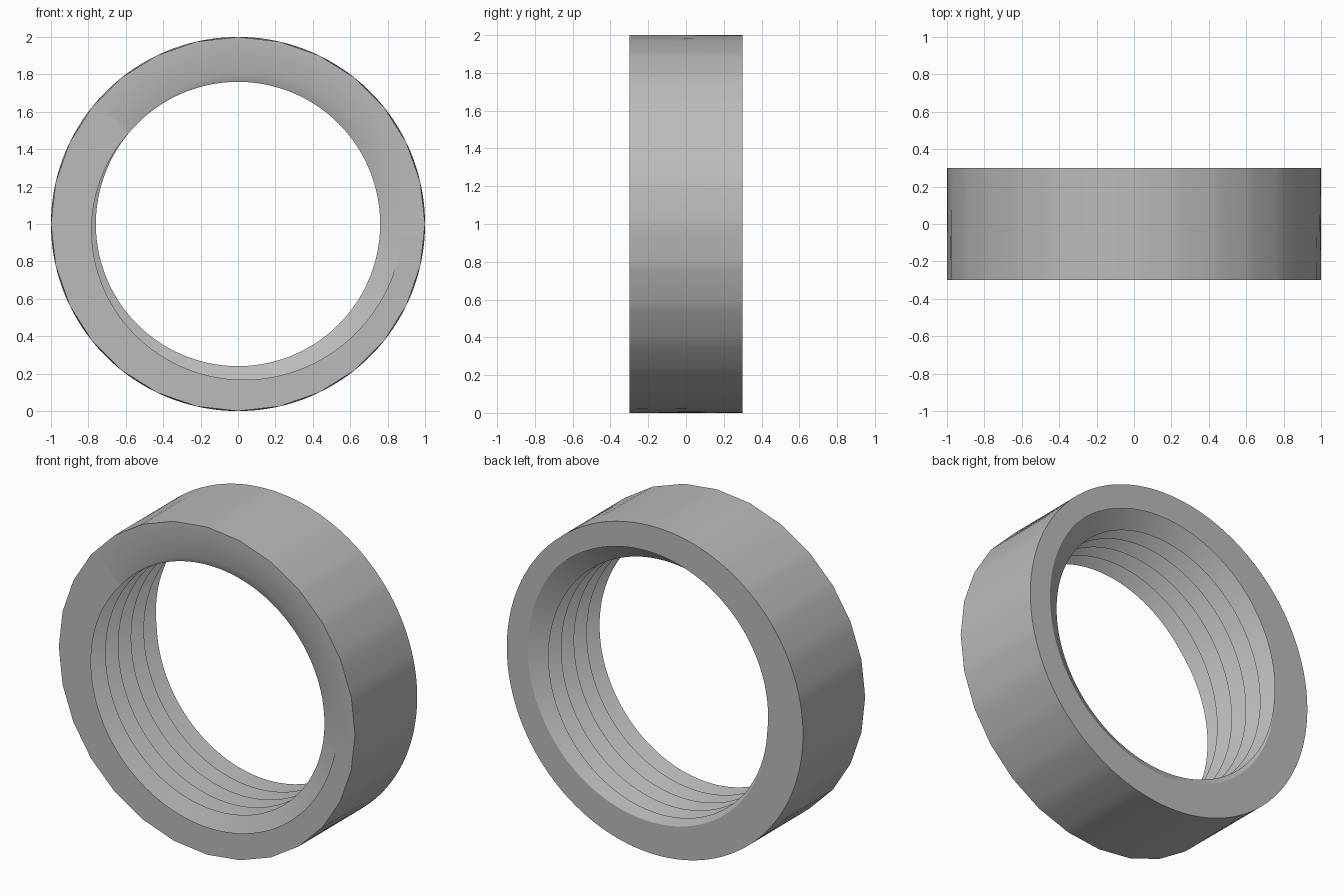
import bpy
import bmesh
from math import sin, cos, pi, floor

cube = bpy.data.objects.get("Cube")
if cube:
    bpy.data.objects.remove(cube)

# Ring and thread dimensions
WIDTH, OUTER, CREST, ROOT = 0.6, 1.0, 0.76, 0.88
PITCH = WIDTH / 4.88
ROOT_PHASE = 0.6        # where the groove bottom lies within one pitch
START = 0.61            # thread phase on the front face at angle 0
COARSE, FINE = 28, 6    # front rim sides, steps per side
STEPS = COARSE * FINE


def thread_radius(phase):
    """V-shaped thread: crest at phase 0, groove bottom at ROOT_PHASE."""
    p = phase - floor(phase)
    t = p / ROOT_PHASE if p < ROOT_PHASE else (1 - p) / (1 - ROOT_PHASE)
    return CREST + (ROOT - CREST) * t


def section(turn):
    """Closed (radius, depth) section of the ring at one angle."""
    offset = (turn * COARSE) % 1 - 0.5
    rim = OUTER * cos(pi / COARSE) / cos(offset * 2 * pi / COARSE)
    points = [(OUTER, WIDTH), (rim, 0.0)]
    for n in range(-1, 9):
        for kink in (n, n + ROOT_PHASE):
            depth = min(max((kink - START - turn) * PITCH, 0.0), WIDTH)
            points.append((thread_radius(START + turn + depth / PITCH), depth))
    return points


# Threaded ring: sections swept around the bore axis
bm = bmesh.new()
columns = []
for i in range(STEPS + 1):
    a = 2 * pi * i / STEPS
    columns.append([bm.verts.new((r * cos(a), d - WIDTH / 2, 1 + r * sin(a)))
                    for r, d in section(i / STEPS)])
for c0, c1 in zip(columns, columns[1:]):
    for j in range(len(c0)):
        k = (j + 1) % len(c0)
        bm.faces.new((c0[j], c0[k], c1[k], c1[j]))
bmesh.ops.remove_doubles(bm, verts=bm.verts, dist=0.0002)
bmesh.ops.recalc_face_normals(bm, faces=bm.faces)

mesh = bpy.data.meshes.new("threaded_ring")
bm.to_mesh(mesh)
bm.free()
ring = bpy.data.objects.new("threaded_ring", mesh)
bpy.context.collection.objects.link(ring)

# Plain grey metal
grey = bpy.data.materials.new("grey")
grey.use_nodes = True
colour = (0.5, 0.5, 0.5, 1)
grey.diffuse_color = colour
grey.node_tree.nodes["Principled BSDF"].inputs["Base Color"].default_value = colour
mesh.materials.append(grey)

bpy.ops.object.select_all(action='DESELECT')
ring.select_set(True)
bpy.context.view_layer.objects.active = ring
bpy.ops.object.shade_smooth_by_angle()
